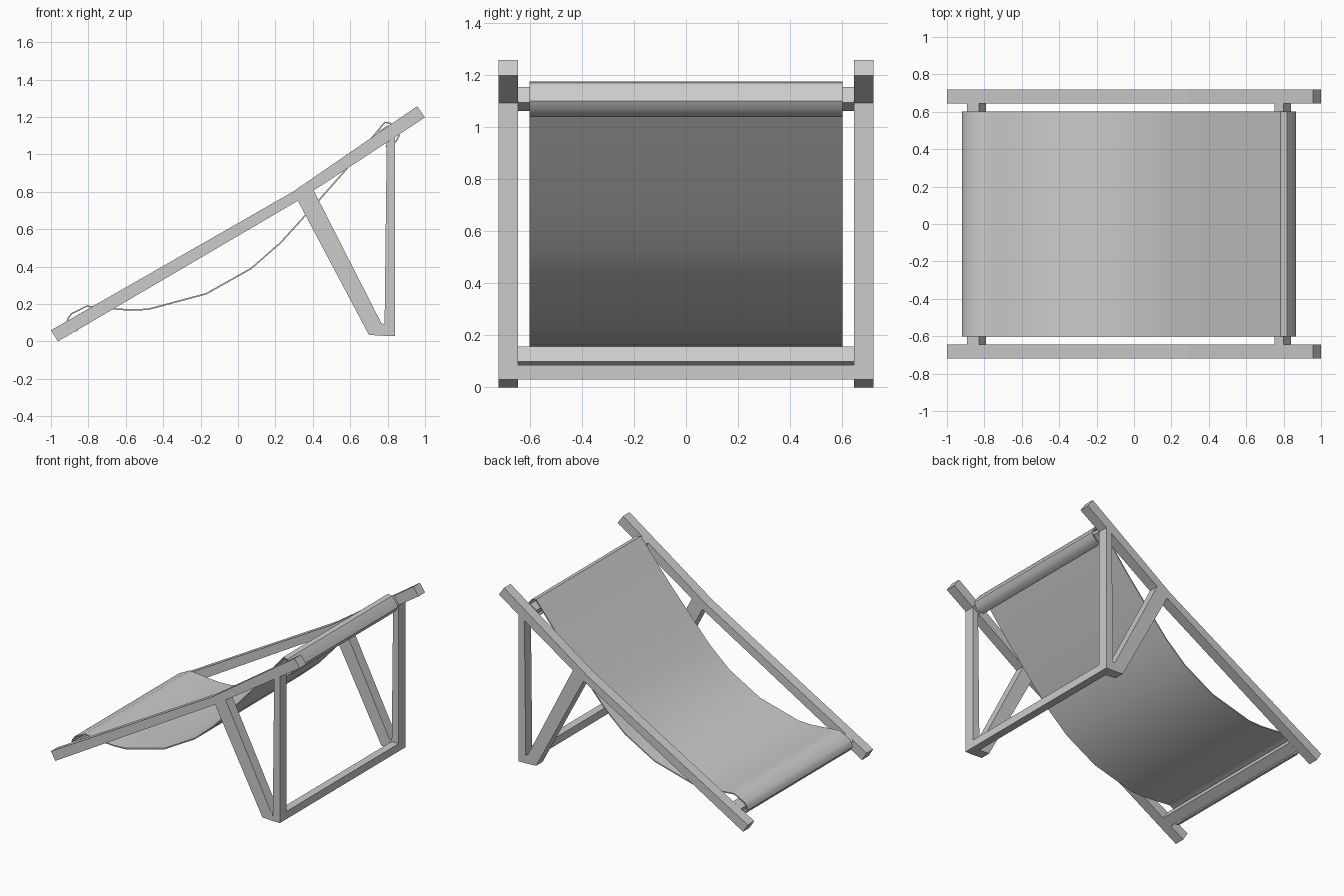
import bpy, bmesh, math

if "Cube" in bpy.data.objects:
    bpy.data.objects.remove(bpy.data.objects["Cube"])

def prism(name, pts, y0, y1):
    """Extrude an (x, z) outline from y0 to y1."""
    bm = bmesh.new()
    face = bm.faces.new([bm.verts.new((x, y0, z)) for x, z in pts])
    ext = bmesh.ops.extrude_face_region(bm, geom=[face])
    for v in ext["geom"]:
        if isinstance(v, bmesh.types.BMVert):
            v.co.y = y1
    bmesh.ops.recalc_face_normals(bm, faces=bm.faces[:])
    me = bpy.data.meshes.new(name)
    bm.to_mesh(me)
    bm.free()
    ob = bpy.data.objects.new(name, me)
    bpy.context.collection.objects.link(ob)
    return ob

IN, OUT, CLOTH = 0.645, 0.72, 0.602

# Side frames: bent rail, slanted brace, upright post
rail = [(-1, 0.06), (-0.963, 0), (0.32, 0.752), (0.405, 0.807),
        (1, 1.198), (0.958, 1.258), (0.293, 0.80)]
brace = [(0.32, 0.752), (0.405, 0.807), (0.765, 0.10), (0.783, 0.09),
         (0.783, 0.03), (0.70, 0.035)]
post = [(0.795, 1.063), (0.84, 1.093), (0.84, 0.03), (0.783, 0.03)]
for part, outline in (("side_rail", rail), ("brace_leg", brace), ("rear_post", post)):
    for side, s in (("front", -1), ("back", 1)):
        prism(f"{part}_{side}", outline, s * IN, s * OUT)

# Cross bars between the side frames
bars = {
    "top_bar": [(0.80, 1.155), (0.84, 1.095), (0.79, 1.062), (0.75, 1.122)],
    "foot_bar": [(-0.83, 0.158), (-0.792, 0.10), (-0.857, 0.062), (-0.894, 0.12)],
    "ground_bar": [(0.783, 0.03), (0.84, 0.03), (0.84, 0.086), (0.783, 0.086)],
}
for name, outline in bars.items():
    prism(name, outline, -IN, IN)

# Fabric sling hanging between the bars, wrapped round both ends
path = [(-0.86, 0.056), (-0.895, 0.073), (-0.915, 0.10), (-0.908, 0.125),
        (-0.89, 0.148), (-0.81, 0.188), (-0.78, 0.186), (-0.68, 0.176),
        (-0.58, 0.168), (-0.48, 0.172), (-0.17, 0.255), (0.07, 0.39),
        (0.23, 0.53), (0.37, 0.685), (0.57, 0.91), (0.73, 1.105),
        (0.785, 1.172), (0.815, 1.166), (0.845, 1.13), (0.861, 1.10),
        (0.845, 1.07), (0.82, 1.05), (0.79, 1.042)]
n = len(path)
verts = [(x, y, z) for y in (-CLOTH, CLOTH) for x, z in path]
me = bpy.data.meshes.new("fabric_sling")
me.from_pydata(verts, [], [(i, i + 1, n + i + 1, n + i) for i in range(n - 1)])
sling = bpy.data.objects.new("fabric_sling", me)
bpy.context.collection.objects.link(sling)
solid = sling.modifiers.new("thickness", "SOLIDIFY")
solid.thickness = 0.008
solid.offset = 0
bpy.context.view_layer.objects.active = sling
sling.select_set(True)
bpy.ops.object.modifier_apply(modifier="thickness")
bpy.ops.object.shade_smooth_by_angle(angle=math.radians(35))
